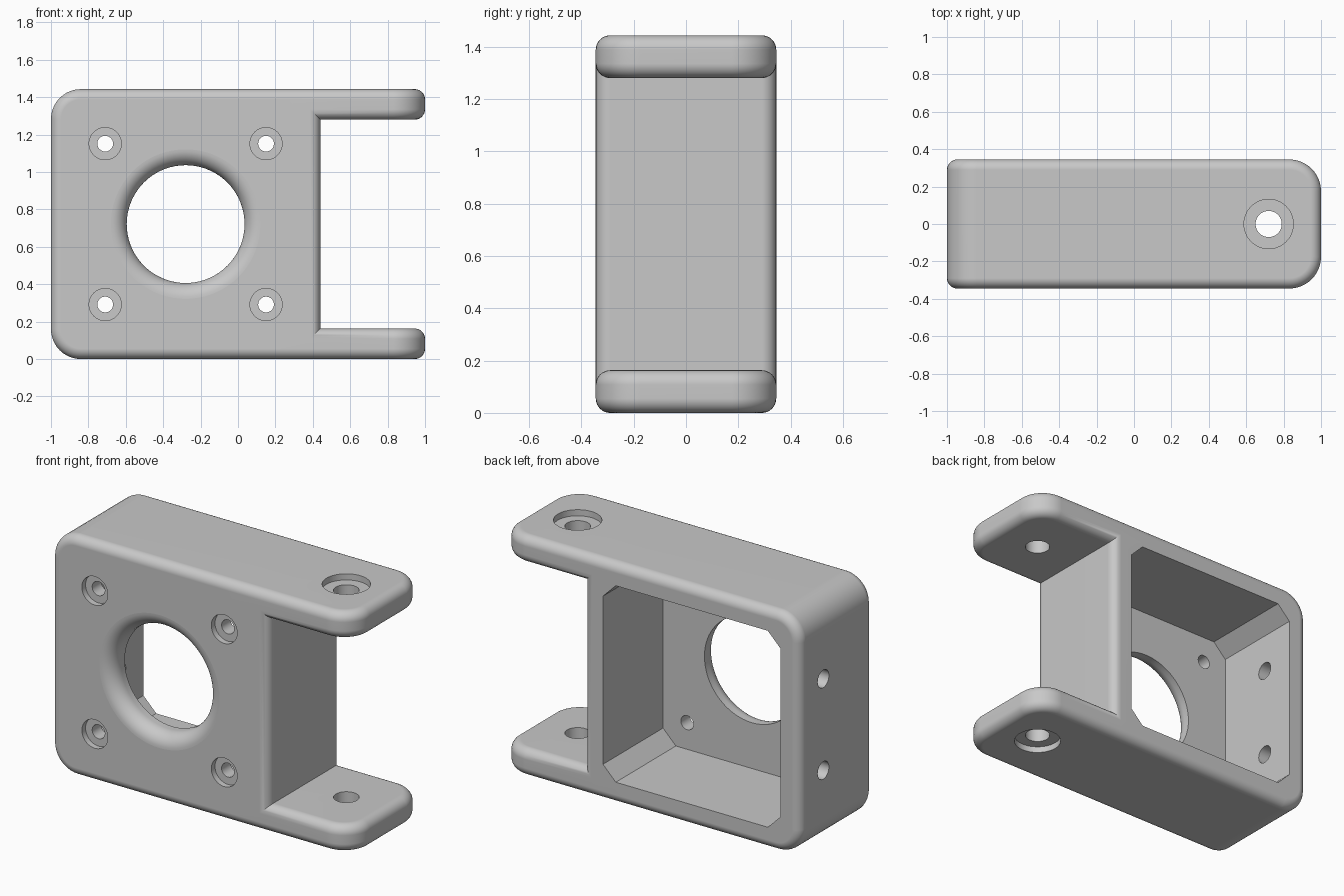
import bpy, bmesh
from math import sin, cos, pi, radians

cube = bpy.data.objects.get("Cube")
if cube:
    bpy.data.objects.remove(cube, do_unlink=True)

HEIGHT, HALF_DEPTH, ARM = 1.443, 0.345, 0.163
FILLET = 0.055
MID_X, MID_Z = -0.28, HEIGHT / 2
FRONT, LEFT_END, DOWN = (pi / 2, 0, 0), (0, -pi / 2, 0), (pi, 0, 0)

grey = bpy.data.materials.new("light_grey")
grey.use_nodes = True
grey.diffuse_color = (0.58, 0.58, 0.58, 1)
grey.node_tree.nodes["Principled BSDF"].inputs["Base Color"].default_value = grey.diffuse_color


def loft(name, rings, loc=(0, 0, 0), rot=(0, 0, 0)):
    """Solid skinned through equal rings of points."""
    bm = bmesh.new()
    loops = [[bm.verts.new(p) for p in ring] for ring in rings]
    n = len(loops[0])
    for a, b in zip(loops, loops[1:]):
        for i in range(n):
            j = (i + 1) % n
            bm.faces.new((a[i], a[j], b[j], b[i]))
    bm.faces.new(loops[0][::-1])
    bm.faces.new(loops[-1])
    bmesh.ops.recalc_face_normals(bm, faces=bm.faces)
    mesh = bpy.data.meshes.new(name)
    bm.to_mesh(mesh)
    bm.free()
    mesh.materials.append(grey)
    ob = bpy.data.objects.new(name, mesh)
    ob.location, ob.rotation_euler = loc, rot
    bpy.context.collection.objects.link(ob)
    return ob


def outline(u0, u1, v0, v1, r_left, r_right, w, inset=0, steps=10):
    """Rectangle with separate corner radii at its left and right ends."""
    pts = []
    corners = ((u1, v0, -1, 1, r_right, -90), (u1, v1, -1, -1, r_right, 0),
               (u0, v1, 1, -1, r_left, 90), (u0, v0, 1, 1, r_left, 180))
    for u, v, su, sv, r, start in corners:
        inner = max(r - inset, 0)
        c = max(r, inset)
        for k in range(steps + 1 if r else 1):
            t = radians(start + 90 * k / steps)
            pts.append((u + su * c + inner * cos(t), v + sv * c + inner * sin(t), w))
    return pts


def rounded_slab(name, rect, w0, w1, r_left, r_right, rot=(0, 0, 0), steps=8):
    """Slab whose two faces have filleted rims."""
    rings = []
    for k in range(steps + 1):
        t = pi / 2 * k / steps
        rings.append(outline(*rect, r_left, r_right, w0 + FILLET * (1 - sin(t)), FILLET * (1 - cos(t))))
    rings.reverse()
    rings.sort(key=lambda ring: ring[0][2])
    top = [[(x, y, w0 + w1 - w) for x, y, w in ring] for ring in reversed(rings)]
    return loft(name, rings + top, rot=rot)


def round_cutter(name, profile, loc, rot, sides=48):
    """Turned solid; the profile holds radius and height pairs."""
    rings = [[(r * cos(2 * pi * i / sides), r * sin(2 * pi * i / sides), h)
              for i in range(sides)] for r, h in profile]
    return loft(name, rings, loc, rot)


def combine(target, tool, operation):
    tool.hide_render = True
    mod = target.modifiers.new(tool.name, 'BOOLEAN')
    mod.operation, mod.object, mod.solver = operation, tool, 'EXACT'
    bpy.context.view_layer.objects.active = target
    bpy.ops.object.modifier_apply(modifier=mod.name)
    bpy.data.objects.remove(tool, do_unlink=True)


# Main housing and the two clevis arms
housing = rounded_slab("bracket_housing", (-1, 0.44, 0, HEIGHT), -HALF_DEPTH, HALF_DEPTH, 0.16, 0, FRONT)
for z in (0, HEIGHT - ARM):
    arm = rounded_slab("arm", (0.15, 1, -HALF_DEPTH, HALF_DEPTH), z, z + ARM, 0, 0.17)
    combine(housing, arm, 'UNION')

# Chamfered pocket open to the back
pocket_rect = (MID_X - 0.59, MID_X + 0.59, MID_Z - 0.59, MID_Z + 0.59)
pocket = loft("pocket_cutter", [outline(*pocket_rect, 0.085, 0.085, w, steps=1) for w in (-0.5, 0.225)], rot=FRONT)
combine(housing, pocket, 'DIFFERENCE')

# Central bore with a rounded front lip
LIP, BORE = 0.085, 0.315
lip = [(BORE + LIP * (1 - cos(t)), LIP * (sin(t) - 1)) for t in (pi / 2 * k / 10 for k in range(11))]
bore = round_cutter("bore_cutter", [(BORE, -0.4)] + lip + [(BORE + LIP, 0.1)],
                    (MID_X, -HALF_DEPTH, MID_Z), FRONT, 72)
combine(housing, bore, 'DIFFERENCE')


# Counterbored screw holes in the front plate and the arms
def counterbore(r, big, depth, loc, rot):
    profile = [(r, -0.25), (r, -depth), (big, -depth), (big, 0.1)]
    combine(housing, round_cutter("screw_cutter", profile, loc, rot), 'DIFFERENCE')


for sx in (-1, 1):
    for sz in (-1, 1):
        counterbore(0.042, 0.086, 0.035, (MID_X + sx * 0.43, -HALF_DEPTH, MID_Z + sz * 0.43), FRONT)
counterbore(0.07, 0.132, 0.037, (0.72, 0, HEIGHT), (0, 0, 0))
counterbore(0.07, 0.132, 0.037, (0.72, 0, 0), DOWN)

# Plain holes through the closed end wall
for sz in (-1, 1):
    hole = round_cutter("end_hole_cutter", [(0.053, -0.3), (0.053, 0.1)], (-1, 0.125, MID_Z + sz * 0.275), LEFT_END)
    combine(housing, hole, 'DIFFERENCE')

# Smooth fillets, crisp edges
bpy.ops.object.select_all(action='DESELECT')
housing.select_set(True)
bpy.context.view_layer.objects.active = housing
bpy.ops.object.shade_smooth_by_angle(angle=radians(25))
weighted = housing.modifiers.new("even_shading", 'WEIGHTED_NORMAL')
weighted.keep_sharp = True
